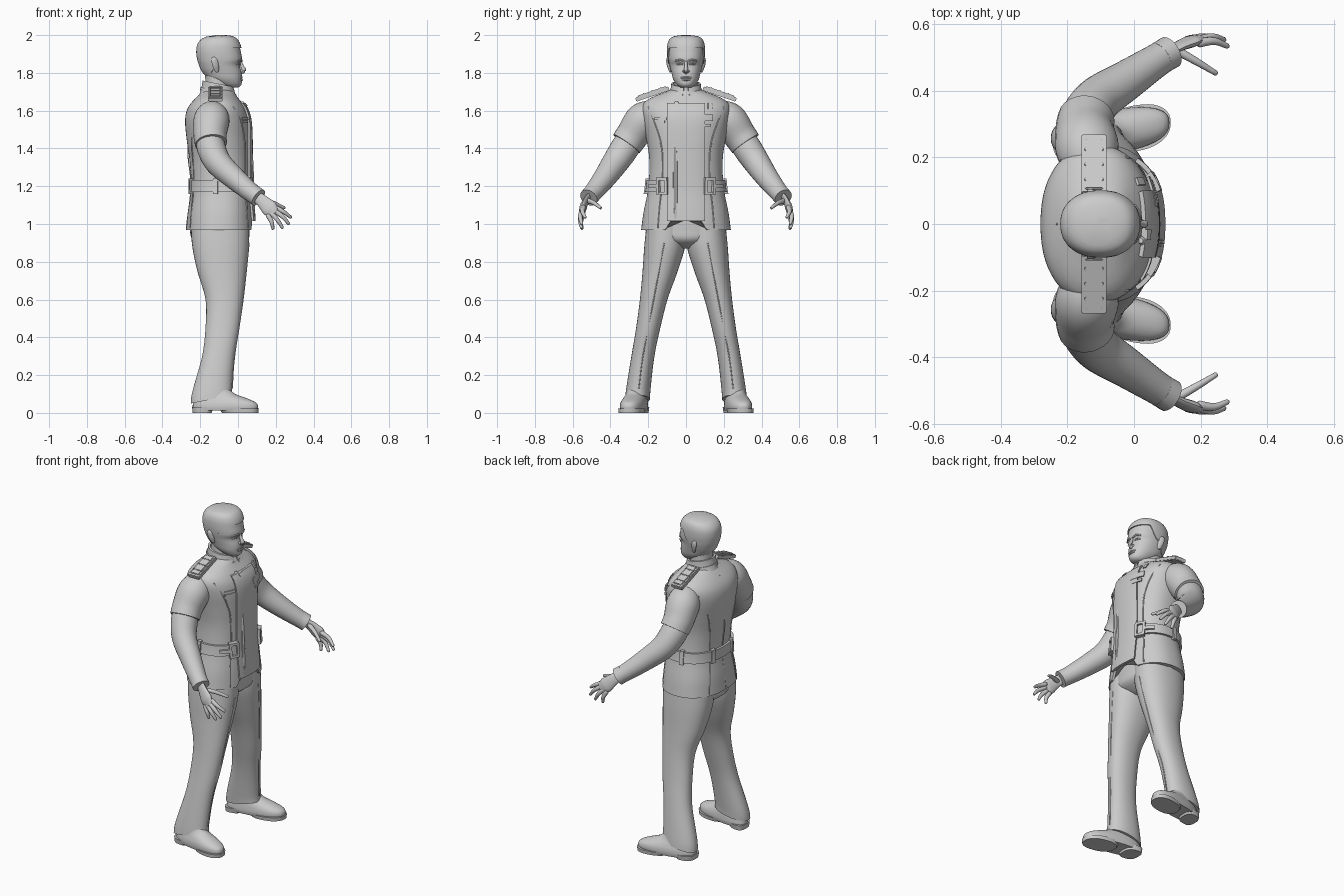
import bpy, bmesh, math
from mathutils import Vector, Matrix

if "Cube" in bpy.data.objects:
    bpy.data.objects.remove(bpy.data.objects["Cube"])

grey = bpy.data.materials.new("plain grey")
grey.use_nodes = True
grey.diffuse_color = (0.6, 0.6, 0.6, 1)
grey.node_tree.nodes["Principled BSDF"].inputs["Base Color"].default_value = (0.6, 0.6, 0.6, 1)


def finish(name, verts, faces, mirror=False, fix=False, sharp=40):
    me = bpy.data.meshes.new(name)
    me.from_pydata([tuple(v) for v in verts], [], faces)
    if fix:
        bm = bmesh.new()
        bm.from_mesh(me)
        bmesh.ops.recalc_face_normals(bm, faces=bm.faces)
        bm.to_mesh(me)
        bm.free()
    me.materials.append(grey)
    me.shade_smooth()
    me.set_sharp_from_angle(angle=math.radians(sharp))
    ob = bpy.data.objects.new(name, me)
    bpy.context.scene.collection.objects.link(ob)
    if mirror:
        m = ob.modifiers.new("Mirror", 'MIRROR')
        m.use_axis = (False, True, False)
        m.use_mirror_merge = False
    return ob


def at(rows, k):
    """Smooth interpolation of rows, keyed by their first value."""
    n = len(rows)
    i = 0
    while i < n - 2 and k > rows[i + 1][0]:
        i += 1
    a, b = rows[i], rows[i + 1]
    h = b[0] - a[0]
    u = min(1, max(0, (k - a[0]) / h))

    def slope(j, c):
        lo, hi = rows[max(j - 1, 0)], rows[min(j + 1, n - 1)]
        return (hi[c] - lo[c]) / (hi[0] - lo[0]) * h
    w = u * u * (3 - 2 * u)
    return [a[c] * (1 - w) + b[c] * w + u * (1 - u) ** 2 * slope(i, c)
            - u * u * (1 - u) * slope(i + 1, c) for c in range(1, len(a))]


def point(rings, z, t, off=0):
    """Rings hold height, back x, front x, half width, squareness, centre y."""
    xb, xf, ry, p, cy = at(rings, z)
    c, s = math.cos(t), math.sin(t)
    x = math.copysign(abs(c) ** (2 / p), c) * ((xf - xb) / 2 + off)
    y = math.copysign(abs(s) ** (2 / p), s) * (ry + off)
    return Vector(((xb + xf) / 2 + x, cy + y, z))


def angle(rings, z, y):
    xb, xf, ry, p, cy = at(rings, z)
    s = max(-1, min(1, (y - cy) / ry))
    return math.asin(math.copysign(abs(s) ** (p / 2), s))


def between(rings, y0, y1):
    return lambda z: (angle(rings, z, y0), angle(rings, z, y1))


def skin(name, rings, zlo, zhi, nz=24, nt=64, off=0, span=None, pad=0, mirror=False, warp=None):
    """Surface through the rings; with a span it is a raised plate on that surface."""
    low = zlo if callable(zlo) else (lambda t: zlo)
    rows = list(range(nz + 1))
    cols = list(range(nt + 1 if span else nt))
    if pad:
        rows = [0] + rows + [nz]
        if span:
            cols = [0] + cols + [nt]
    verts, faces = [], []
    R, C = len(rows), len(cols)
    for a, i in enumerate(rows):
        for b, j in enumerate(cols):
            t0, t1 = span((low(0) + (zhi - low(0)) * i / nz)) if span else (0, 2 * math.pi)
            t = t0 + (t1 - t0) * j / nt
            z = low(t) + (zhi - low(t)) * i / nz
            edge = pad and (a in (0, R - 1) or (span and b in (0, C - 1)))
            v = point(rings, z, t, off - pad if edge else off)
            verts.append(warp(v) if warp else v)
    for a in range(R - 1):
        for b in range(C - 1 if span else C):
            d = (b + 1) % C
            faces.append((a * C + b, a * C + d, (a + 1) * C + d, (a + 1) * C + b))
    if not span:
        faces += [list(range(C))[::-1], list(range((R - 1) * C, R * C))]
    return finish(name, verts, faces, mirror)


def tube(name, pts, flat=1, side=(0.3, 0.2, 1), steps=5, n=16, rounded=True, mirror=True):
    """Tapered tube through points (x, y, z, radius)."""
    rows = [(i, *p) for i, p in enumerate(pts)]
    sec = [at(rows, k / steps) for k in range((len(pts) - 1) * steps + 1)]
    path = [(Vector(s[:3]), s[3]) for s in sec]
    if rounded:
        for end, nxt, place in ((0, 1, 0), (-1, -2, None)):
            (p, r), q = path[end], path[nxt][0]
            tip = (p + (p - q).normalized() * r * 0.6, r * 0.6)
            path.insert(0, tip) if place == 0 else path.append(tip)
    verts, faces = [], []
    for i, (p, r) in enumerate(path):
        d = (path[min(i + 1, len(path) - 1)][0] - path[max(i - 1, 0)][0]).normalized()
        u = (Vector(side) - d * d.dot(Vector(side))).normalized()
        v = d.cross(u)
        for j in range(n):
            t = 2 * math.pi * j / n
            verts.append(p + u * r * math.cos(t) + v * r * flat * math.sin(t))
    for i in range(len(path) - 1):
        for j in range(n):
            k = (j + 1) % n
            faces.append((i * n + j, i * n + k, (i + 1) * n + k, (i + 1) * n + j))
    faces += [list(range(n)), list(range(len(verts) - n, len(verts)))]
    return finish(name, verts, faces, mirror, True)


def line(name, rings, zy, r, mirror=True, back=False):
    """Thin raised line lying on a ring surface, through (z, y) points."""
    pts = [point(rings, z, math.pi - angle(rings, z, y) if back else angle(rings, z, y)) for z, y in zy]
    return tube(name, [(*p, r) for p in pts], n=8, mirror=mirror)


def box(name, centre, size, tilt):
    bm = bmesh.new()
    bmesh.ops.create_cube(bm, size=1)
    bm.transform(Matrix.Translation(centre) @ Matrix.Rotation(tilt, 4, 'X') @ Matrix.Diagonal((*size, 1)))
    bmesh.ops.bevel(bm, geom=bm.edges[:], offset=0.003, segments=2, affect='EDGES')
    bm.verts.index_update()
    ob = finish(name, [v.co.copy() for v in bm.verts], [[v.index for v in f.verts] for f in bm.faces], True)
    bm.free()
    return ob


# Jacket
jacket = [(.965, -.275, .085, .238, 2.3, 0), (1.06, -.266, .079, .225, 2.3, 0), (1.17, -.25, .07, .203, 2.3, 0),
          (1.25, -.25, .068, .195, 2.3, 0), (1.35, -.258, .067, .195, 2.3, 0), (1.45, -.272, .066, .21, 2.3, 0),
          (1.55, -.28, .06, .23, 2.3, 0), (1.61, -.268, .043, .235, 2.3, 0), (1.65, -.24, .015, .215, 2.3, 0),
          (1.68, -.21, -.01, .16, 2.2, 0), (1.7, -.19, -.02, .105, 2, 0), (1.715, -.175, -.035, .07, 2, 0)]


def hem(t):
    y = abs(point(jacket, .98, t).y)
    u = min(1, max(0, (.115 - y) / .04))
    return .968 + (.055 * u * u * (3 - 2 * u) if math.cos(t) > 0 else 0)


skin("jacket", jacket, hem, 1.715, 48, 128, pad=.012)
skin("front_panel", jacket, 1.015, 1.64, 30, 16, .012, between(jacket, -.095, .095), .016)
line("panel_seam", jacket, [(1.64, -.05), (1.4, -.055), (1.03, -.055)], .0135, False)
line("front_seams", jacket, [(1.62, .2), (1.53, .165), (1.41, .13), (1.25, .125), (1.1, .14), (.98, .15)], .004)
line("back_seams", jacket, [(1.6, .19), (1.45, .13), (1.25, .1), (.98, .13)], .003, back=True)
line("back_centre_seam", jacket, [(1.66, 0), (1.4, 0), (1.2, 0), (.98, 0)], .003, False, True)

# Chest details
for z0, z1, y0, y1, off in ((1.55, 1.565, -.165, -.1, .007), (1.535, 1.547, -.16, -.11, .006),
                            (1.545, 1.58, .05, .135, .014), (1.515, 1.53, .06, .125, .015),
                            (1.625, 1.64, -.045, -.015, .018), (1.61, 1.64, .115, .135, .007)):
    skin("chest_badge", jacket, z0, z1, 3, 6, off, between(jacket, y0, y1), .008)

# Belt, loops and buckles
belt_end = angle(jacket, 1.2, .1)
skin("belt", jacket, 1.17, 1.232, 4, 80, .013, lambda z: (belt_end, 2 * math.pi - belt_end), .016)
for t in (1.7, 2.75):
    skin("belt_loops", jacket, 1.16, 1.242, 4, 4, .02, lambda z: (t - .06, t + .06), .02, True)
for z0, z1, y0, y1 in ((1.155, 1.17, .095, .135), (1.23, 1.245, .095, .135),
                       (1.155, 1.245, .09, .102), (1.155, 1.245, .128, .14), (1.19, 1.21, .13, .175)):
    skin("belt_buckles", jacket, z0, z1, 3, 4, .026, between(jacket, y0, y1), .026, True)

# Shoulder boards
tilt = math.radians(-19)
box("shoulder_boards", (-.12, .178, 1.688), (.075, .185, .022), tilt)
box("shoulder_board_tops", (-.12, .178, 1.694), (.055, .16, .022), tilt)
for k in (-.045, .0, .045):
    box("shoulder_board_bars", (-.12, .178 + k, 1.698 - k * .344), (.058, .012, .022), tilt)

# Collar and neck
collar = [(1.67, -.2, .0, .092, 2, 0), (1.7, -.19, -.015, .08, 2, 0), (1.75, -.183, -.03, .073, 2, 0)]
slant = lambda v: Vector((v.x, v.y, v.z - (v.x + .1) * .2))
skin("collar", collar, 1.67, 1.742, 8, off=.004, span=lambda z: (.16, 2 * math.pi - .16), pad=.012, warp=slant)
skin("collar_band", collar, 1.69, 1.705, 3, off=.009, span=lambda z: (.2, 2 * math.pi - .2), pad=.012, warp=slant)
neck = [(1.66, -.18, -.03, .07, 2, 0), (1.75, -.172, -.045, .062, 2, 0), (1.82, -.18, -.03, .062, 2, 0)]
skin("neck", neck, 1.66, 1.82, 8)

# Head and hair
head = [(1.722, -.06, .0, .028, 2, 0), (1.735, -.1, .017, .047, 2, 0), (1.765, -.15, .02, .067, 2.2, 0),
        (1.8, -.185, .019, .077, 2.2, 0), (1.842, -.203, .01, .087, 2.2, 0), (1.868, -.211, .021, .092, 2.2, 0),
        (1.91, -.215, .015, .095, 2.2, 0), (1.95, -.207, .005, .091, 2.2, 0), (1.978, -.18, -.015, .076, 2.2, 0),
        (1.99, -.145, -.04, .05, 2, 0), (1.994, -.11, -.07, .015, 2, 0)]
skin("head", head, 1.722, 1.994, 40, 64)


def hairline(t):
    c = math.cos(t)
    if c > .45:
        return 1.925
    if c > .1:
        return 1.925 - (.45 - c) / .35 * .07
    return 1.855 - min(1, (.1 - c) / .7) * .065


skin("hair", head, hairline, 1.994, 24, 96, .006, pad=.008, warp=lambda v: v + Vector((0, 0, .006)))

# Face
tube("nose", [(.012, 0, 1.862, .007), (.022, 0, 1.835, .009), (.031, 0, 1.814, .012), (.014, 0, 1.803, .011)], mirror=False)
tube("nostrils", [(.022, .011, 1.81, .006), (.013, .013, 1.808, .006)])
line("brows", head, [(1.862, .014), (1.868, .03), (1.864, .055)], .006)
line("upper_eyelids", head, [(1.845, .018), (1.851, .033), (1.844, .05)], .004)
line("eyes", head, [(1.845, .024), (1.845, .044)], .004)
line("upper_lip", head, [(1.773, -.026), (1.777, 0), (1.773, .026)], .005, False)
line("lower_lip", head, [(1.766, -.02), (1.763, 0), (1.766, .02)], .006, False)
tube("ears", [(-.112, .084, 1.81, .011), (-.118, .092, 1.838, .017), (-.123, .095, 1.868, .019),
              (-.12, .092, 1.88, .012)], .45, (1, -.3, 0))

# Sleeves and arms
tube("upper_sleeves", [(-.13, .16, 1.585, .075), (-.14, .225, 1.55, .095), (-.148, .28, 1.475, .088),
                       (-.143, .315, 1.425, .085)], n=28, rounded=False)
tube("arms", [(-.15, .285, 1.47, .07), (-.142, .322, 1.405, .076), (-.105, .375, 1.325, .07),
              (-.02, .432, 1.243, .06), (.06, .485, 1.175, .051), (.1, .51, 1.145, .048)], n=28, rounded=False)
tube("cuffs", [(.078, .497, 1.162, .049), (.108, .515, 1.139, .05)], n=24, rounded=False)

# Hands
tube("palms", [(.095, .51, 1.148, .028), (.13, .53, 1.12, .034), (.165, .545, 1.085, .043), (.18, .551, 1.072, .038)],
     .4, (-.6, 0, -.8))
fingers = (((.195, .543, 1.088), (.24, .548, 1.065), (.28, .533, 1.035)),
           ((.19, .55, 1.072), (.235, .56, 1.04), (.27, .552, 1.0)),
           ((.178, .553, 1.056), (.21, .56, 1.02), (.235, .553, .98)),
           ((.16, .55, 1.046), (.178, .556, 1.01), (.185, .55, .975)),
           ((.125, .522, 1.125), (.185, .488, 1.112), (.245, .452, 1.085)))
for i, joints in enumerate(fingers):
    tube("thumbs" if i == 4 else "fingers", [(*p, r) for p, r in zip(joints, (.014, .0115, .008))], n=12)

# Trousers
hips = [(.87, -.16, -.02, .05, 2, 0), (.91, -.235, .05, .17, 2.2, 0), (.97, -.255, .06, .215, 2.2, 0),
        (1.04, -.25, .06, .21, 2.2, 0)]
skin("hips", hips, .87, 1.04, 12)
leg = [(.05, -.25, -.03, .066, 2.2, .258), (.1, -.246, -.032, .065, 2.2, .254), (.3, -.19, -.018, .061, 2.2, .228),
       (.45, -.172, .008, .064, 2.2, .2), (.6, -.172, .027, .073, 2.2, .171), (.75, -.215, .045, .093, 2.2, .137),
       (.88, -.242, .058, .108, 2.2, .113), (.99, -.25, .06, .105, 2.2, .105)]
hem_slope = lambda v: v + Vector((0, 0, (v.x + .2) * .25 * max(0, 1 - v.z / .3)))
skin("trouser_legs", leg, .06, .99, 40, 40, pad=.01, mirror=True, warp=hem_slope)
line("trouser_creases", leg, [(.9, .115), (.6, .171), (.3, .228), (.13, .25)], .003)

# Shoes
toe_out = lambda v: v + Vector((0, (v.x + .15) * .16, 0))
shoe = [(.012, -.238, .1, .062, 2.5, .262), (.03, -.24, .106, .066, 2.5, .262), (.055, -.238, .095, .064, 2.4, .262),
        (.078, -.232, .045, .058, 2.2, .26), (.1, -.225, -.015, .052, 2, .258), (.14, -.215, -.06, .048, 2, .256)]
skin("shoes", shoe, .012, .14, 16, 40, mirror=True, warp=toe_out)
sole = [(0, -.085, .108, .066, 2.3, .262), (.022, -.1, .11, .069, 2.3, .262)]
skin("soles", sole, 0, .022, 2, 40, mirror=True, warp=toe_out)
heel = [(0, -.24, -.14, .055, 2.8, .262), (.03, -.243, -.13, .06, 2.8, .262)]
skin("heels", heel, 0, .03, 2, 32, mirror=True, warp=toe_out)
